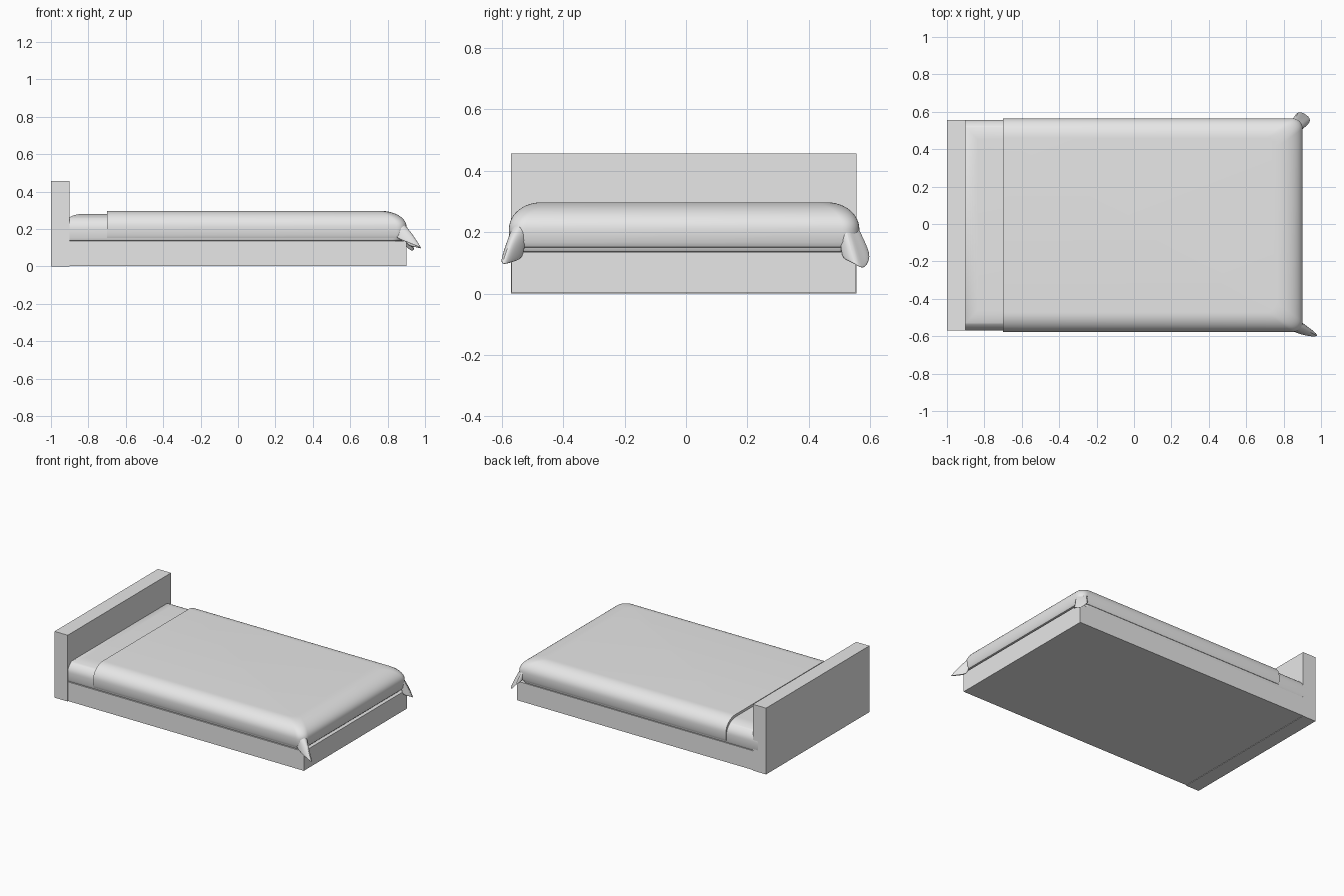
import bpy
import bmesh
from math import sin, cos, pi
from mathutils import Vector

cube = bpy.data.objects.get("Cube")
if cube:
    bpy.data.objects.remove(cube)

grey = bpy.data.materials.new("plain grey")
grey.use_nodes = True
grey.diffuse_color = (0.8, 0.8, 0.8, 1)
grey.node_tree.nodes["Principled BSDF"].inputs["Base Color"].default_value = (0.8, 0.8, 0.8, 1)

MID_Y = -0.006  # the bed's own centre line


def finish(bm, name, smooth=None):
    """Turn a bmesh into a named, coloured object."""
    bmesh.ops.recalc_face_normals(bm, faces=bm.faces)
    mesh = bpy.data.meshes.new(name)
    bm.to_mesh(mesh)
    bm.free()
    mesh.materials.append(grey)
    obj = bpy.data.objects.new(name, mesh)
    bpy.context.collection.objects.link(obj)
    if smooth:
        bpy.ops.object.select_all(action="DESELECT")
        obj.select_set(True)
        bpy.context.view_layer.objects.active = obj
        bpy.ops.object.shade_smooth_by_angle(angle=smooth)
    return obj


def box(name, low, high):
    bm = bmesh.new()
    bmesh.ops.create_cube(bm, size=1)
    low, high = Vector(low), Vector(high)
    for v in bm.verts:
        v.co = (low + high) / 2 + v.co * (high - low)
    return finish(bm, name)


def plan_ring(head, foot, half, radius, z):
    """Outline square at the head and rounded at the two foot corners."""
    side = [(head, -half)]
    for i in range(9):
        a = pi / 2 * i / 8
        side.append((foot - radius + radius * sin(a), -half + radius - radius * cos(a)))
    outline = side + [(x, -y) for x, y in reversed(side)]
    return [Vector((x, y + MID_Y, z)) for x, y in outline]


def padded_layer(name, head, foot, half, bottom, shoulder, top, head_slope):
    """Loft outlines up a profile with a tucked hem and a soft upper edge."""
    profile = [(0.02, bottom), (0.006, bottom + 0.005), (0, bottom + 0.02)]
    for i in range(13):
        a = pi / 2 * i / 12
        profile.append((0.105 * (1 - cos(a)), shoulder + (top - shoulder) * sin(a)))
    bm = bmesh.new()
    rings = []
    for inset, z in profile:
        pts = plan_ring(head + inset * head_slope, foot - inset * 1.35,
                        half - inset, 0.055, z)
        rings.append([bm.verts.new(p) for p in pts])
    for a, b in zip(rings, rings[1:]):
        for i in range(len(a)):
            j = (i + 1) % len(a)
            bm.faces.new((a[i], a[j], b[j], b[i]))
    bm.faces.new(rings[0])
    bm.faces.new(rings[-1])
    return finish(bm, name, 0.7)


def corner_flap(name, side, hem):
    """Loose blanket corner, draped from the foot corner to a folded hem."""
    bm = bmesh.new()
    rows = []
    for r in range(5):
        t = r / 4
        row = []
        for i, tip in enumerate(hem):
            a = pi / 2 * i / (len(hem) - 1)
            start = Vector((0.825 + 0.052 * sin(a),
                            MID_Y + side * (0.495 + 0.052 * cos(a)), 0.25))
            p = start.lerp(Vector(tip), t)
            p.z += 0.012 * sin(pi * t)
            row.append(bm.verts.new(p))
        rows.append(row)
    for a, b in zip(rows, rows[1:]):
        for i in range(len(a) - 1):
            bm.faces.new((a[i], a[i + 1], b[i + 1], b[i]))
    obj = finish(bm, name, 1.2)
    thick = obj.modifiers.new("cloth thickness", "SOLIDIFY")
    thick.thickness = 0.005
    soft = obj.modifiers.new("soft folds", "SUBSURF")
    soft.levels = soft.render_levels = 2
    return obj


# Frame
box("headboard", (-1, -0.57, 0), (-0.9, 0.556, 0.457))
box("bed_base", (-0.9, -0.568, 0.003), (0.9, 0.554, 0.135))

# Bedding
padded_layer("mattress", -0.94, 0.885, 0.563, 0.132, 0.2, 0.28, 1)
padded_layer("blanket", -0.7, 0.902, 0.571, 0.147, 0.21, 0.297, 0)

# Loose corners at the foot
corner_flap("right_blanket_corner", -1, [
    (0.84, -0.572, 0.15), (0.92, -0.603, 0.125), (1.0, -0.605, 0.09),
    (0.96, -0.57, 0.1), (0.9, -0.53, 0.11)])
corner_flap("left_blanket_corner", 1, [
    (0.85, 0.56, 0.15), (0.875, 0.612, 0.14), (0.93, 0.585, 0.068),
    (0.955, 0.55, 0.1), (0.9, 0.505, 0.11)])
